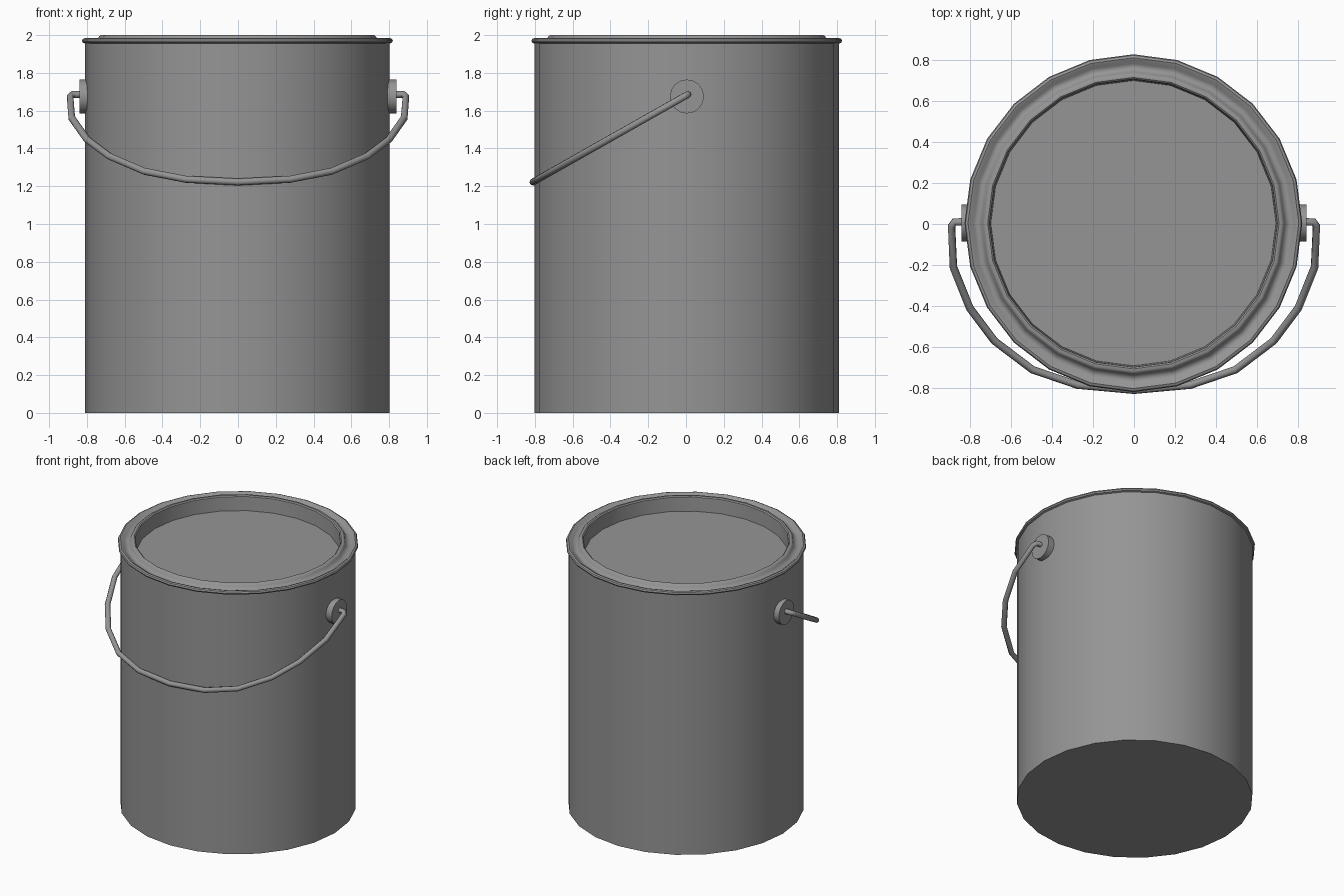
import bpy
import math
from mathutils import Matrix, Vector

cube = bpy.data.objects.get("Cube")
if cube:
    bpy.data.objects.remove(cube, do_unlink=True)

# One plain metal colour
GREY = (0.3, 0.3, 0.3, 1.0)
metal = bpy.data.materials.new("grey metal")
metal.use_nodes = True
metal.diffuse_color = GREY
metal.node_tree.nodes["Principled BSDF"].inputs["Base Color"].default_value = GREY


def finish(obj, angle=40):
    """Give the object its material and smooth it, keeping hard edges."""
    if not obj.data.materials:
        obj.data.materials.append(metal)
    bpy.ops.object.select_all(action="DESELECT")
    obj.select_set(True)
    bpy.context.view_layer.objects.active = obj
    bpy.ops.object.shade_smooth_by_angle(angle=math.radians(angle))


def lathe(name, profile, sides, cap_start=False, cap_end=False, matrix=None):
    """Turn a (radius, height) profile, listed outside-up, around z."""
    verts, faces = [], []
    for r, z in profile:
        for i in range(sides):
            a = math.tau * i / sides
            verts.append((r * math.cos(a), r * math.sin(a), z))
    for k in range(len(profile) - 1):
        for i in range(sides):
            j = (i + 1) % sides
            low, high = k * sides, (k + 1) * sides
            faces.append((low + i, low + j, high + j, high + i))
    if cap_start:
        faces.append(tuple(reversed(range(sides))))
    if cap_end:
        faces.append(tuple(range(len(verts) - sides, len(verts))))
    mesh = bpy.data.meshes.new(name)
    mesh.from_pydata(verts, [], faces)
    if matrix:
        mesh.transform(matrix)
    obj = bpy.data.objects.new(name, mesh)
    bpy.context.collection.objects.link(obj)
    finish(obj)
    return obj


# Can wall and base
body = lathe("can_body", [(0.806, 0), (0.806, 1.96)], 24, cap_start=True)

# Rolled rim, groove, raised lip and sunken lid in one pressing
lid = lathe("rim_and_lid", [
    (0.806, 1.955), (0.818, 1.96), (0.823, 1.97), (0.818, 1.98), (0.806, 1.985),
    (0.792, 1.98), (0.778, 1.968), (0.764, 1.964), (0.75, 1.968), (0.739, 1.98),
    (0.733, 1.993), (0.724, 2.0), (0.71, 2.0), (0.702, 1.993), (0.695, 1.89),
], 24, cap_end=True)
for part in (body, lid):
    part.location = (-0.003, 0.004, 0)

# Round ears that hold the handle
for side, label in ((1, "left"), (-1, "right")):
    turn = Matrix.Rotation(side * math.pi / 2, 4, "Y")
    place = Matrix.Translation(Vector((side * 0.78, 0.005, 1.675)))
    lathe(label + "_ear", [(0.09, 0), (0.09, 0.06)], 16, True, True, place @ turn)

# Wire handle, resting on the front in a tilted plane
half = [(0.82, 0.01), (0.875, 0.01), (0.889, -0.01), (0.88, -0.21), (0.80, -0.41),
        (0.68, -0.57), (0.495, -0.71), (0.275, -0.785)]
path = half + [(0, -0.81)] + [(-x, y) for x, y in reversed(half)]
curve = bpy.data.curves.new("wire_handle", "CURVE")
curve.dimensions = "3D"
curve.bevel_depth = 0.019
curve.bevel_resolution = 2
curve.use_fill_caps = True
spline = curve.splines.new("POLY")
spline.points.add(len(path) - 1)
for point, (x, y) in zip(spline.points, path):
    point.co = (x, y, 1.68 + 0.565 * y, 1)
curve.materials.append(metal)
handle = bpy.data.objects.new("wire_handle", curve)
bpy.context.collection.objects.link(handle)
bpy.ops.object.select_all(action="DESELECT")
handle.select_set(True)
bpy.context.view_layer.objects.active = handle
bpy.ops.object.convert(target="MESH")
finish(bpy.context.view_layer.objects.active, 50)
